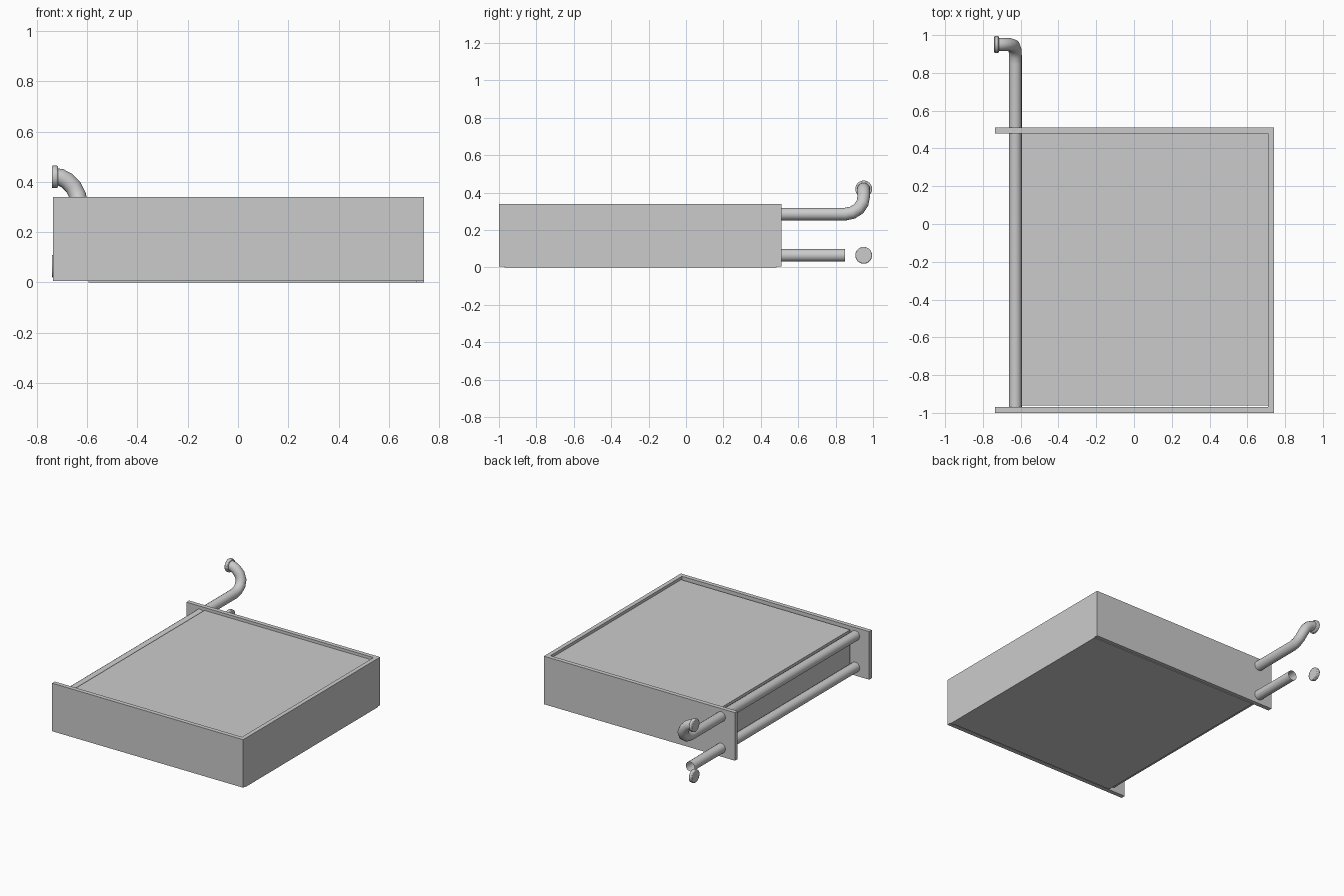
import bpy
import math
from mathutils import Vector

old = bpy.data.objects.get("Cube")
if old:
    bpy.data.objects.remove(old, do_unlink=True)

grey = bpy.data.materials.new("plain grey")
grey.use_nodes = True
colour = (0.6, 0.6, 0.6, 1)
grey.diffuse_color = colour
grey.node_tree.nodes["Principled BSDF"].inputs["Base Color"].default_value = colour


def box(name, low, high):
    low, high = Vector(low), Vector(high)
    bpy.ops.mesh.primitive_cube_add(size=1, location=(low + high) / 2)
    ob = bpy.context.object
    ob.name = name
    ob.scale = high - low
    bpy.ops.object.transform_apply(location=False, rotation=False, scale=True)
    ob.data.materials.append(grey)


def pipe(name, points, radius, capped):
    curve = bpy.data.curves.new(name, "CURVE")
    curve.dimensions = "3D"
    curve.bevel_depth = radius
    curve.bevel_resolution = 6
    curve.use_fill_caps = capped
    spline = curve.splines.new("POLY")
    spline.points.add(len(points) - 1)
    for target, p in zip(spline.points, points):
        target.co = (*p, 1)
    ob = bpy.data.objects.new(name, curve)
    bpy.context.collection.objects.link(ob)
    bpy.ops.object.select_all(action="DESELECT")
    ob.select_set(True)
    bpy.context.view_layer.objects.active = ob
    bpy.ops.object.convert(target="MESH")
    ob = bpy.context.object
    ob.data.materials.clear()
    ob.data.materials.append(grey)
    bpy.ops.object.shade_smooth_by_angle(angle=math.radians(35))


def end_cap(name, z):
    bpy.ops.mesh.primitive_cylinder_add(
        vertices=24, radius=0.045, depth=0.024,
        location=(-0.728, 0.95, z), rotation=(0, math.pi / 2, 0))
    ob = bpy.context.object
    ob.name = name
    ob.data.materials.append(grey)
    bevel = ob.modifiers.new("rounded rim", "BEVEL")
    bevel.width = 0.005
    bevel.segments = 2
    bpy.ops.object.shade_smooth_by_angle(angle=math.radians(35))


# Casing: two end plates, one side wall and the slightly sunken core
box("front_plate", (-0.735, -1, 0.005), (0.74, -0.97, 0.34))
box("back_plate", (-0.735, 0.48, 0.005), (0.74, 0.51, 0.34))
box("side_wall", (0.71, -0.97, 0), (0.74, 0.485, 0.34))
box("core", (-0.595, -0.96, 0), (0.71, 0.485, 0.32))

# Upper pipe bends upward and then out to the side
X, R = -0.628, 0.034
pipe("upper_pipe", [
    (X, -0.98, 0.285), (X, 0.85, 0.285), (X, 0.89, 0.293),
    (-0.63, 0.923, 0.314), (-0.637, 0.944, 0.345), (-0.655, 0.95, 0.38),
    (-0.68, 0.95, 0.405), (-0.705, 0.95, 0.418), (-0.725, 0.95, 0.42)], R, True)

# Lower pipe is straight with an open end
pipe("lower_pipe", [(X, -0.98, 0.065), (X, 0.85, 0.065)], R, False)

end_cap("upper_end_cap", 0.42)
end_cap("lower_end_cap", 0.065)
